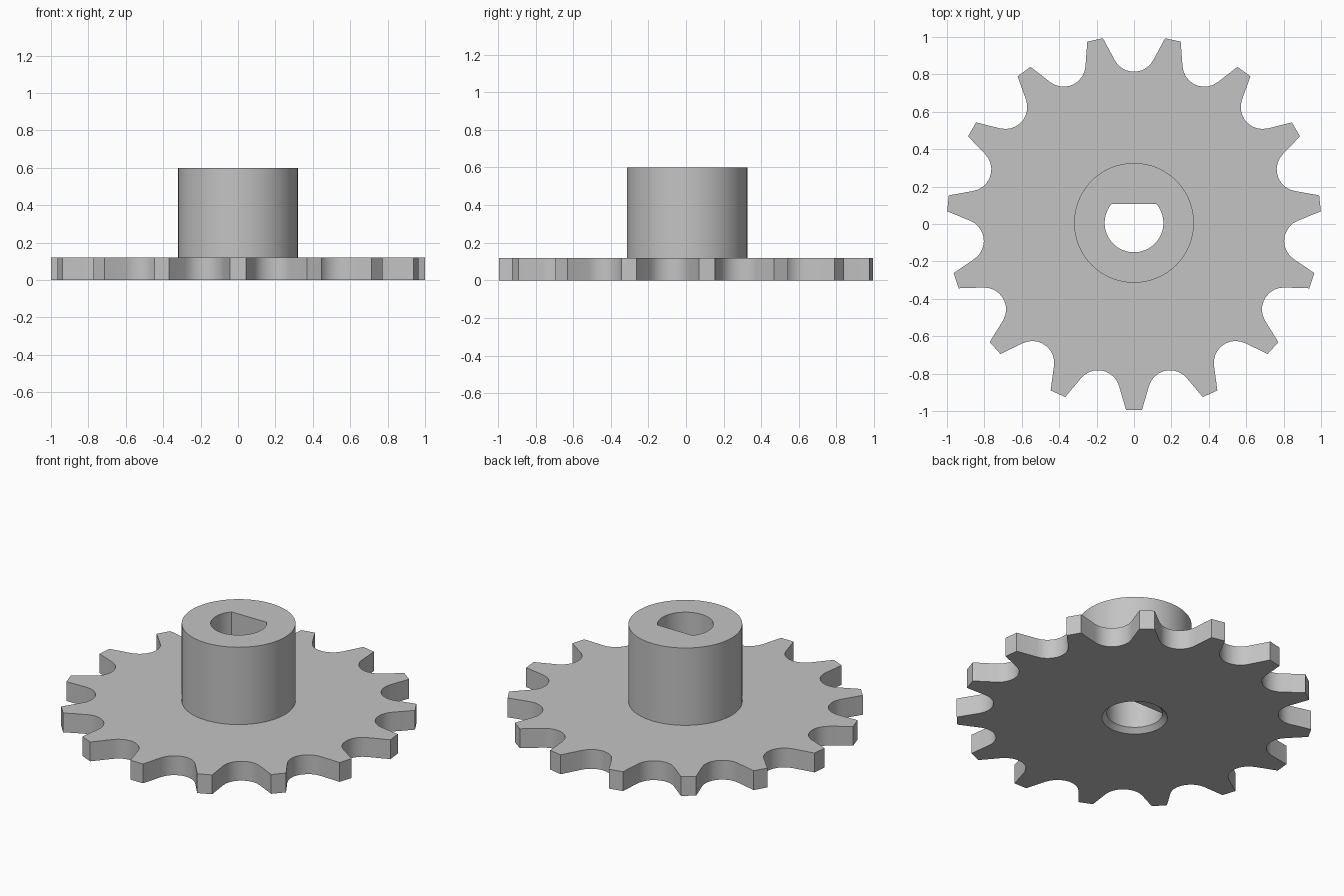
import bpy, bmesh, math

if "Cube" in bpy.data.objects:
    bpy.data.objects.remove(bpy.data.objects["Cube"])

TEETH, PER = 15, 12          # teeth, outline points per tooth gap
N = TEETH * PER              # every ring has the same number of points
CY = 0.006                   # odd tooth count shifts the axis a little
BORE, FLAT = 0.157, 0.157 * math.sin(math.radians(40))

bm = bmesh.new()


def ring(points, z):
    return [bm.verts.new((x, y + CY, z)) for x, y in points]


def circle(r):
    return [(r * math.cos(math.radians(8 + 2 * i)),
             r * math.sin(math.radians(8 + 2 * i))) for i in range(N)]


def bridge(a, b):
    for i in range(N):
        j = (i + 1) % N
        bm.faces.new((a[i], a[j], b[j], b[i]))


# Toothed outline: tip corner, round roller seat, tip corner
gap = [(0.987, -0.166)]
for k in range(PER - 2):
    t = math.radians(-62 + 124 * k / (PER - 3))
    gap.append((0.925 - 0.117 * math.cos(t), 0.117 * math.sin(t)))
gap.append((0.987, 0.166))
outline = []
for i in range(TEETH):
    a = math.radians(18 + i * 360 / TEETH)
    c, s = math.cos(a), math.sin(a)
    outline += [(r * c - t * s, r * s + t * c) for r, t in gap]

# D-shaped bore
d_bore = [(x, min(y, FLAT)) for x, y in circle(BORE)]

# Closed skin: underside, teeth, plate top, hub, bore, bottom chamfer
rings = [
    ring(circle(0.184), 0.0),
    ring(outline, 0.0),
    ring(outline, 0.12),
    ring(circle(0.32), 0.12),
    ring(circle(0.32), 0.60),
    ring(d_bore, 0.60),
    ring(d_bore, 0.028),
    ring(circle(BORE), 0.028),
]
for i in range(len(rings)):
    bridge(rings[i], rings[(i + 1) % len(rings)])
bmesh.ops.remove_doubles(bm, verts=bm.verts[:], dist=1e-5)
bmesh.ops.recalc_face_normals(bm, faces=bm.faces[:])

mesh = bpy.data.meshes.new("sprocket")
bm.to_mesh(mesh)
bm.free()
obj = bpy.data.objects.new("sprocket", mesh)
bpy.context.collection.objects.link(obj)

# Plain grey metal
mat = bpy.data.materials.new("grey_metal")
mat.diffuse_color = (0.55, 0.55, 0.55, 1)
mat.use_nodes = True
mat.node_tree.nodes["Principled BSDF"].inputs["Base Color"].default_value = mat.diffuse_color
mesh.materials.append(mat)

bpy.context.view_layer.objects.active = obj
obj.select_set(True)
bpy.ops.object.shade_smooth_by_angle(angle=math.radians(25))
